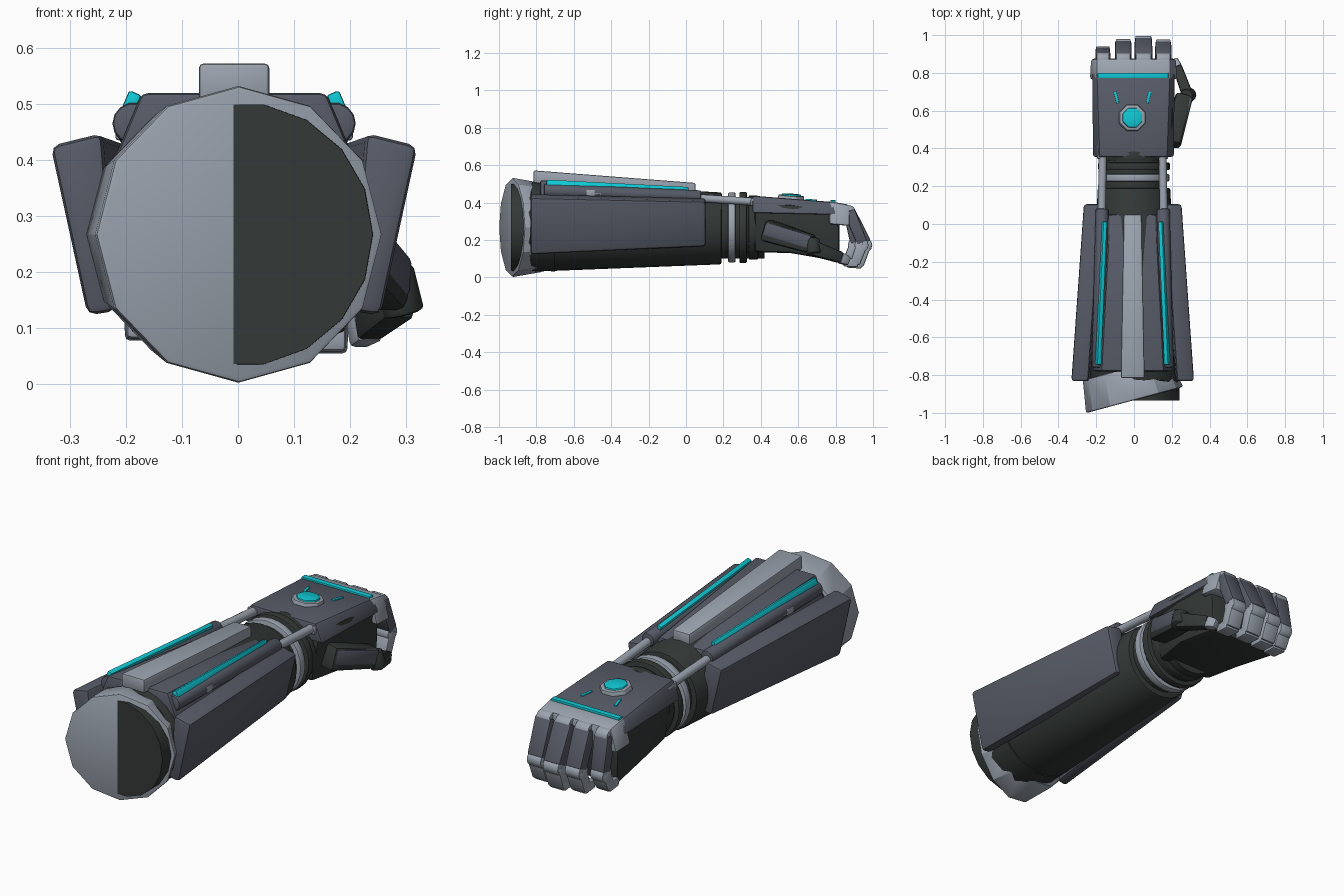
import bpy, bmesh, math
from mathutils import Vector

cube = bpy.data.objects.get("Cube")
if cube:
    bpy.data.objects.remove(cube, do_unlink=True)


def material(name, rgb):
    m = bpy.data.materials.new(name)
    m.use_nodes = True
    m.diffuse_color = (*rgb, 1)
    m.node_tree.nodes["Principled BSDF"].inputs["Base Color"].default_value = (*rgb, 1)
    return m


LIGHT = material("light grey metal", (0.33, 0.37, 0.43))
SLATE = material("slate armour", (0.095, 0.105, 0.135))
DARK = material("black rubber", (0.033, 0.041, 0.039))
CYAN = material("cyan glow", (0.005, 0.58, 0.66))
MID = -0.007          # mirror plane of the armour
parts = []


def loft(name, mat, rings, bevel=0.0):
    """Skin a row of closed rings, cap both ends and round the sharp edges."""
    bm = bmesh.new()
    rows = [[bm.verts.new(p) for p in ring] for ring in rings]
    n = len(rows[0])
    for a, b in zip(rows, rows[1:]):
        for i in range(n):
            j = (i + 1) % n
            bm.faces.new((a[i], a[j], b[j], b[i]))
    bm.faces.new(rows[0])
    bm.faces.new(rows[-1])
    bmesh.ops.recalc_face_normals(bm, faces=bm.faces)
    if bevel:
        sharp = [e for e in bm.edges if e.calc_face_angle(0) > math.radians(31)]
        bmesh.ops.bevel(bm, geom=sharp, offset=bevel, segments=2, profile=0.5,
                        affect='EDGES', clamp_overlap=True)
    mesh = bpy.data.meshes.new(name)
    bm.to_mesh(mesh)
    bm.free()
    mesh.materials.append(mat)
    ob = bpy.data.objects.new(name, mesh)
    bpy.context.collection.objects.link(ob)
    parts.append(ob)
    return ob


def prism(name, mat, sections, bevel=0.01):
    """Sections are (y, [(x, z), ...]) stations along the arm."""
    return loft(name, mat, [[(x, y, z) for x, z in pts] for y, pts in sections], bevel)


def axes(p0, p1, roll=0.0):
    d = (p1 - p0).normalized()
    up = Vector((0, 0, 1)) if abs(d.z) < 0.99 else Vector((0, 1, 0))
    side = d.cross(up).normalized()
    top = side.cross(d)
    c, s = math.cos(roll), math.sin(roll)
    return side * c + top * s, top * c - side * s


def beam(name, mat, p0, p1, size0, size1=None, bevel=0.01, roll=0.0):
    p0, p1 = Vector(p0), Vector(p1)
    u, v = axes(p0, p1, roll)
    rings = [[p + u * (a * w / 2) + v * (b * h / 2)
              for a, b in ((-1, -1), (1, -1), (1, 1), (-1, 1))]
             for p, (w, h) in ((p0, size0), (p1, size1 or size0))]
    return loft(name, mat, rings, bevel)


def tube(name, mat, p0, p1, r0, r1=None, sides=24, bevel=0.0, phase=0.0):
    p0, p1 = Vector(p0), Vector(p1)
    u, v = axes(p0, p1)
    angles = [phase + math.tau * i / sides for i in range(sides)]
    rings = [[p + (u * math.cos(t) + v * math.sin(t)) * r for t in angles]
             for p, r in ((p0, r0), (p1, r0 if r1 is None else r1))]
    return loft(name, mat, rings, bevel)


def trapezoid(top_w, low_w, top, low, cx=0.0):
    return [(cx - low_w, low), (cx + low_w, low), (cx + top_w, top), (cx - top_w, top)]


# Forearm core and slanted elbow cap
tube("elbow_plug", DARK, (0.005, -0.935, 0.267), (0.005, -0.7, 0.267), 0.235, 0.238, 18)
tube("forearm_core", DARK, (0, -0.83, 0.27), (0, 0.19, 0.262), 0.24, 0.192, 28, 0.008)
tube("elbow_cap", LIGHT, (0.003, -0.932, 0.267), (-0.042, -0.765, 0.267),
     0.266, 0.237, 12, 0.01)

# Top deck and raised spine
prism("top_deck", SLATE, [(-0.78, trapezoid(0.165, 0.215, 0.52, 0.40, MID)),
                          (0.05, trapezoid(0.12, 0.17, 0.448, 0.36, MID))], 0.012)
prism("spine_bar", LIGHT, [(-0.815, trapezoid(0.063, 0.063, 0.572, 0.505, MID)),
                           (0.05, trapezoid(0.047, 0.047, 0.505, 0.44, MID))], 0.008)

# Mirrored forearm armour, glow rods and pistons
for s, side in ((1, "left"), (-1, "right")):
    def mx(x):
        return MID + s * x

    def mirrored(pts):
        return [(mx(x), z) for x, z in pts]

    prism(side + "_side_panel", SLATE,
          [(-0.832, mirrored([(0.21, 0.13), (0.262, 0.122), (0.328, 0.425), (0.235, 0.448)])),
           (0.105, mirrored([(0.13, 0.175), (0.205, 0.165), (0.262, 0.405), (0.17, 0.425)]))],
          0.016)
    tube(side + "_rail", SLATE, (mx(0.18), -0.76, 0.465), (mx(0.162), 0.08, 0.432),
         0.037, 0.034, 14, 0.008)
    beam(side + "_glow_rod", CYAN, (mx(0.183), -0.745, 0.503), (mx(0.15), 0.012, 0.467),
         (0.024, 0.036), (0.022, 0.03), 0.005, s * 0.4)
    beam(side + "_clip", LIGHT, (mx(0.192), -0.535, 0.452), (mx(0.19), -0.485, 0.452),
         (0.04, 0.035), None, 0.006)
    tube(side + "_clip_pin", LIGHT, (mx(0.2), -0.49, 0.452), (mx(0.2), -0.455, 0.45), 0.01, sides=10)
    tube(side + "_piston", LIGHT, (mx(0.164), 0.05, 0.425), (mx(0.158), 0.40, 0.402),
         0.021, sides=14)
    beam(side + "_piston_mount", LIGHT, (mx(0.163), 0.345, 0.405), (mx(0.163), 0.42, 0.395),
         (0.05, 0.04), None, 0.008)

# Wrist core with stacked rings
tube("wrist_core", DARK, (0, 0.15, 0.265), (0, 0.42, 0.265), 0.165, sides=24)
for name, mat, y0, y1, r in (("wrist_ring_light", LIGHT, 0.225, 0.265, 0.187),
                             ("wrist_ring_dark", DARK, 0.285, 0.325, 0.19),
                             ("wrist_ring_rear", DARK, 0.335, 0.385, 0.172)):
    tube(name, mat, (0, y0, 0.267), (0, y1, 0.267), r, sides=28, bevel=0.007)

# Palm, back plate and knuckle guard
prism("palm", DARK, [(0.365, trapezoid(0.195, 0.15, 0.40, 0.135)),
                     (0.56, trapezoid(0.21, 0.185, 0.39, 0.13)),
                     (0.82, trapezoid(0.205, 0.195, 0.36, 0.085))], 0.02)
prism("back_plate", SLATE, [(0.355, trapezoid(0.18, 0.218, 0.437, 0.345, -0.003)),
                            (0.80, trapezoid(0.195, 0.223, 0.402, 0.335, -0.003))], 0.012)
prism("knuckle_guard", LIGHT, [(0.765, trapezoid(0.198, 0.234, 0.408, 0.285, -0.003)),
                               (0.875, trapezoid(0.195, 0.228, 0.388, 0.275, -0.003))], 0.014)
beam("knuckle_strip", CYAN, (-0.192, 0.786, 0.406), (0.182, 0.786, 0.406),
     (0.028, 0.014), None, 0.003)

# Round emblem light and the two dashes
tube("emblem_ring", LIGHT, (-0.01, 0.56, 0.40), (-0.008, 0.563, 0.438), 0.08, 0.073, 8, 0.004,
     math.pi / 8)
tube("emblem_light", CYAN, (-0.01, 0.56, 0.40), (-0.008, 0.563, 0.446), 0.06, 0.055, 8, 0.004,
     math.pi / 8)
for s, side in ((1, "left"), (-1, "right")):
    beam(side + "_dash", CYAN, (-0.008 + s * 0.078, 0.64, 0.414),
         (-0.008 + s * 0.093, 0.70, 0.41), (0.014, 0.012), None, 0.002)

# Curled fingers: x, width, reach and tip height
for name, x, w, reach, low in (("little", -0.165, 0.080, 0.945, 0.075),
                               ("ring", -0.057, 0.090, 0.983, 0.052),
                               ("middle", 0.050, 0.096, 1.0, 0.045),
                               ("index", 0.155, 0.088, 0.98, 0.052)):
    knee = reach - 0.042
    tube(name + "_knuckle", LIGHT, (x - w * 0.42, 0.872, 0.352), (x + w * 0.42, 0.872, 0.352),
         0.034, sides=12, bevel=0.005)
    beam(name + "_proximal", SLATE, (x, 0.872, 0.355), (x, knee + 0.004, 0.185),
         (w, 0.064), (w * 0.95, 0.058), 0.009)
    tube(name + "_joint", LIGHT, (x - w * 0.44, knee, 0.172), (x + w * 0.44, knee, 0.172),
         0.038, sides=12, bevel=0.005)
    beam(name + "_middle", LIGHT, (x, knee + 0.004, 0.18), (x, knee - 0.035, low + 0.02),
         (w * 0.95, 0.06), (w * 0.92, 0.054), 0.009)
    beam(name + "_tip", LIGHT, (x, knee - 0.018, low + 0.028), (x, knee - 0.098, low + 0.028),
         (w * 0.92, 0.052), (w * 0.85, 0.042), 0.009)

# Thumb folded along the palm
beam("thumb_base", DARK, (0.195, 0.42, 0.255), (0.265, 0.68, 0.175),
     (0.10, 0.12), (0.09, 0.10), 0.02)
beam("thumb_plate", SLATE, (0.232, 0.42, 0.262), (0.293, 0.665, 0.188),
     (0.035, 0.075), (0.035, 0.075), 0.012)
tube("thumb_joint", DARK, (0.275, 0.675, 0.205), (0.295, 0.685, 0.125), 0.038, sides=12, bevel=0.008)
beam("thumb_distal", DARK, (0.285, 0.68, 0.155), (0.23, 0.83, 0.105),
     (0.06, 0.08), (0.05, 0.06), 0.012)
beam("thumb_tip", LIGHT, (0.232, 0.825, 0.105), (0.212, 0.87, 0.085),
     (0.052, 0.062), (0.04, 0.045), 0.01)

# Soft shading that keeps hard edges
bpy.ops.object.select_all(action='DESELECT')
for ob in parts:
    ob.select_set(True)
bpy.context.view_layer.objects.active = parts[0]
bpy.ops.object.shade_smooth_by_angle(angle=math.radians(28))
